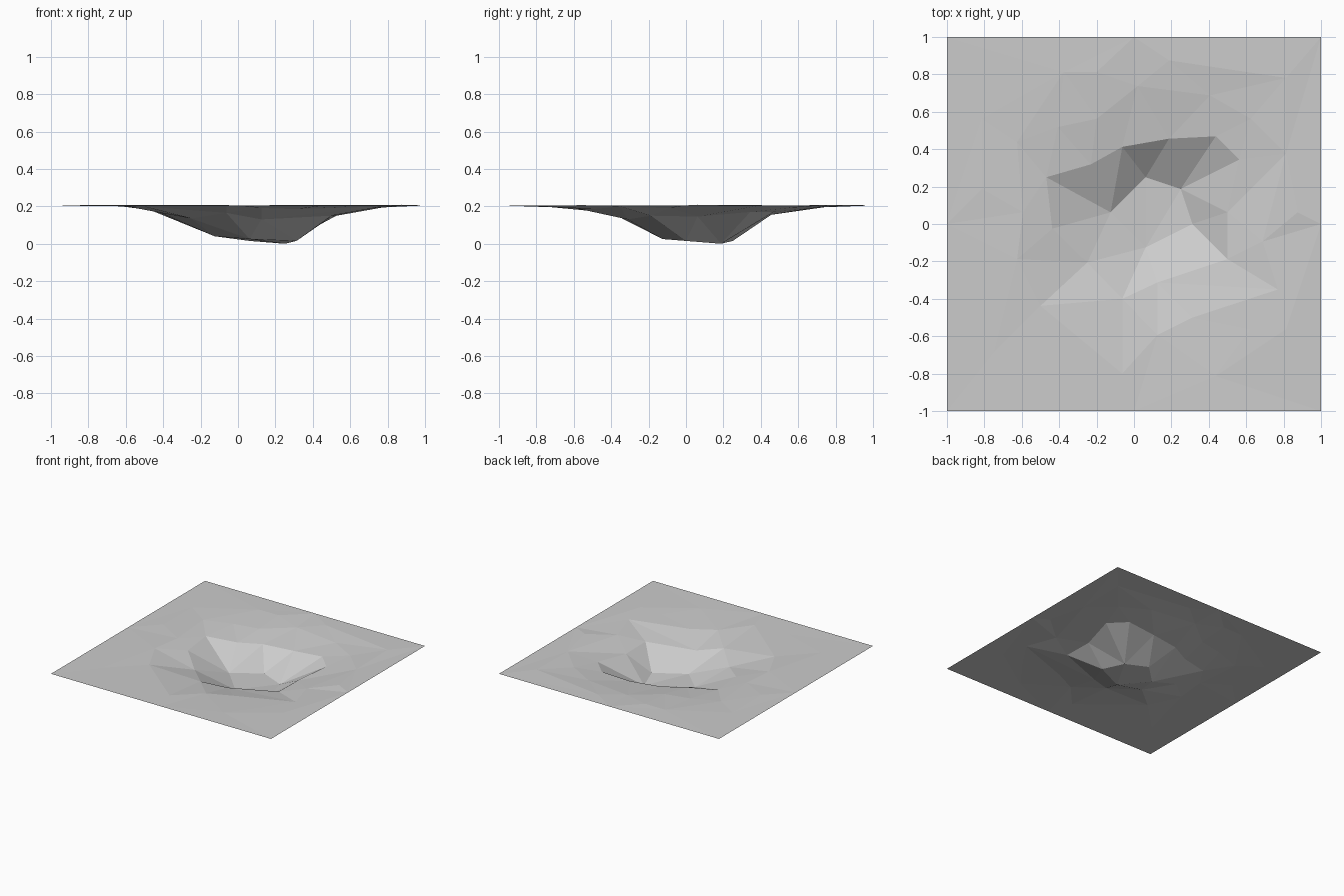
import bpy
import bmesh
import random
from mathutils import Vector, geometry

random.seed(4)
UNIT = 1 / 16        # plan coordinates are in sixteenths
GROUND = 0.205       # height of the surrounding ground

cube = bpy.data.objects.get("Cube")
if cube:
    bpy.data.objects.remove(cube, do_unlink=True)


def flat_material(name, colour):
    material = bpy.data.materials.new(name)
    material.use_nodes = True
    material.diffuse_color = colour
    for node in material.node_tree.nodes:
        if node.type == "BSDF_PRINCIPLED":
            node.inputs["Base Color"].default_value = colour
    return material


# Closed rings of (x, y, depth in hundredths), each going clockwise from the west
crater_floor = [(-2, 1, 16.5), (1, 4, 19), (4, 3, 20.5), (5, 0, 19), (1, -2, 18)]
crater_rim = [
    (-7.5, 4, 2.5), (-3.7, 5.1, 4), (-1, 6.6, 4.5), (3, 7.3, 5),
    (7, 7.5, 3.5), (9, 5.5, 3.5), (8, 1, 6), (8, -3, 5.5),
    (2, -5, 7.5), (-1, -6.4, 4), (-4, -3.3, 7), (-7, -.4, 3),
]
outer_slope = [
    (-10, -3, 0), (-9.5, 1, .5), (-10, 7, .5), (-6.5, 8.3, 1),
    (-3.2, 9, 1.2), (.3, 11.8, 1), (6.5, 11, 1.3), (10, 9, 1.2),
    (13, 6, .4), (11, -1.5, 1.5), (12.3, -5.6, .6), (10, -9, .5),
    (5, -8, 2), (2, -9.5, 1.4), (-1, -12.8, .2), (-8, -7, .6),
]
border = [
    (-16, -16, 0), (-16, 0, 0), (-16, 16, 0), (0, 16, 0),
    (16, 16, 0), (16, 0, 0), (16, -16, 0), (0, -16, 0),
]
# Loose points give the surrounding ground a slight unevenness
loose_ground = [
    (-6, 13), (-3.2, 13), (3, 14), (13, 12.5), (14, 1), (13, -9),
    (7, -13), (-6, -13), (-12, -11), (-13, 3), (-13, 9),
]

points, edges = [], []
for ring in (crater_floor, crater_rim, outer_slope, border):
    first = len(points)
    count = len(ring)
    points.extend(ring)
    edges.extend((first + i, first + (i + 1) % count) for i in range(count))
points.extend((x, y, random.uniform(-.4, .4)) for x, y in loose_ground)

# Creases running down the crater wall and along the front slope
creases = [
    (crater_floor[0], crater_rim[0]),
    (crater_floor[0], crater_rim[2]),
    (crater_floor[1], crater_rim[2]),
    (crater_floor[1], crater_rim[3]),
    (crater_floor[2], crater_rim[3]),
    (crater_floor[2], crater_rim[4]),
    (crater_floor[2], crater_rim[6]),
    (crater_floor[3], crater_rim[7]),
    (crater_floor[4], crater_rim[9]),
    (crater_rim[8], outer_slope[10]),
]
edges.extend((points.index(a), points.index(b)) for a, b in creases)

# Triangulate the plan, then lower every point to its depth
plan = [Vector((x, y)) for x, y, depth in points]
result = geometry.delaunay_2d_cdt(plan, edges, [], 0, 0.0001)
flat_points, triangles, sources = result[0], result[2], result[3]

bm = bmesh.new()
for position, source in zip(flat_points, sources):
    depth = points[source[0]][2] if source else 0
    bm.verts.new((position.x * UNIT, position.y * UNIT, GROUND - depth / 100))
bm.verts.ensure_lookup_table()
for triangle in triangles:
    face = bm.faces.new([bm.verts[i] for i in triangle])
    face.normal_update()
    if face.normal.z < 0:
        face.normal_flip()

mesh = bpy.data.meshes.new("crater_ground")
bm.to_mesh(mesh)
bm.free()
mesh.materials.append(flat_material("stone grey", (0.6, 0.6, 0.6, 1)))
crater_ground = bpy.data.objects.new("crater_ground", mesh)
bpy.context.collection.objects.link(crater_ground)
